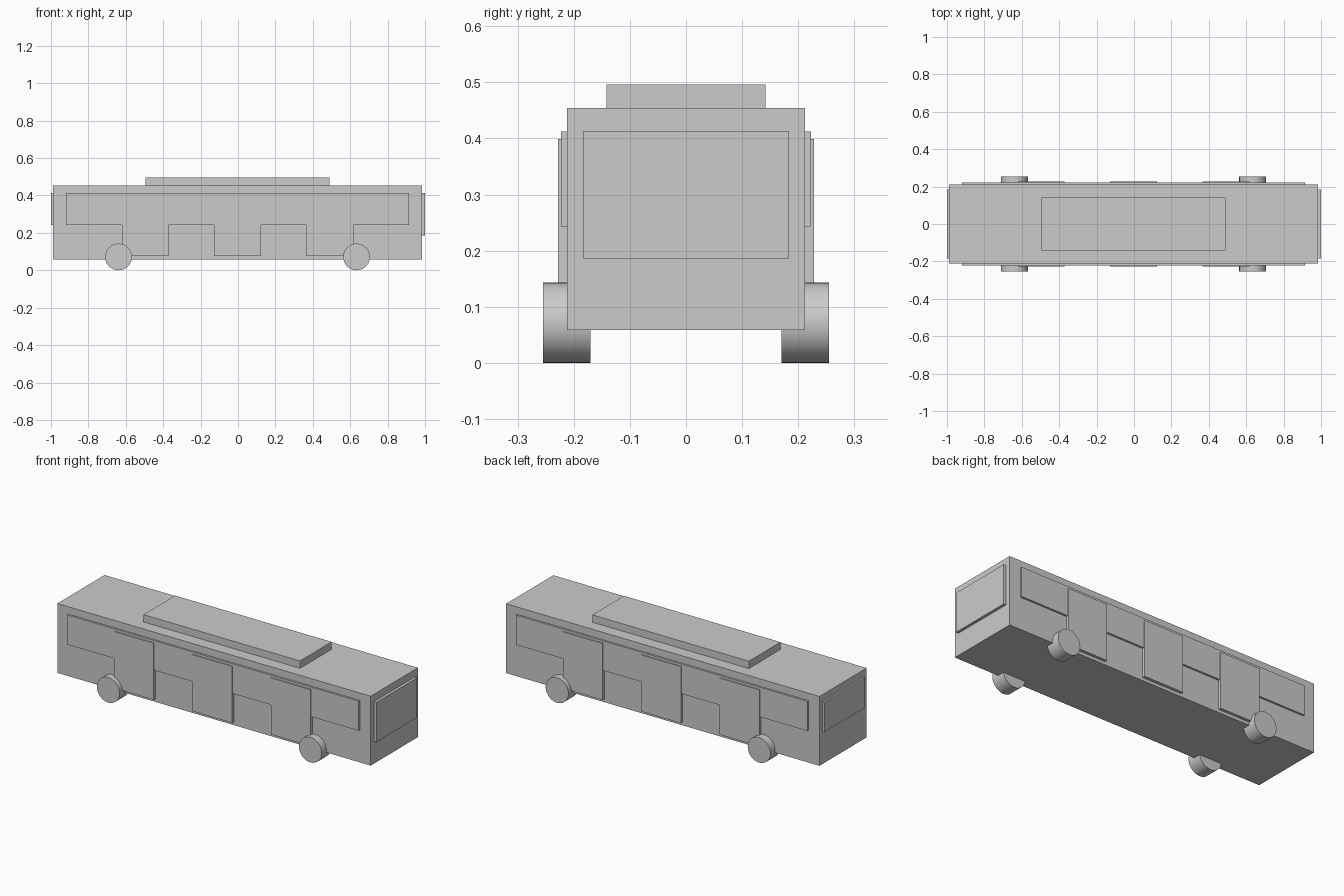
import bpy
from math import radians

if "Cube" in bpy.data.objects:
    bpy.data.objects.remove(bpy.data.objects["Cube"], do_unlink=True)

grey = bpy.data.materials.new("light grey")
grey.use_nodes = True
grey.diffuse_color = (0.6, 0.6, 0.6, 1)
grey.node_tree.nodes["Principled BSDF"].inputs["Base Color"].default_value = (0.6, 0.6, 0.6, 1)

MID = -0.0025          # lengthwise middle of the body
HALF_LEN = 0.987
HALF_WID = 0.212


def box(name, x, y, z):
    """Box from (low, high) ranges along each axis."""
    ranges = (x, y, z)
    bpy.ops.mesh.primitive_cube_add(size=1, location=[(a + b) / 2 for a, b in ranges])
    ob = bpy.context.object
    ob.name = name
    ob.scale = [b - a for a, b in ranges]
    bpy.ops.object.transform_apply(location=False, rotation=False, scale=True)
    ob.data.materials.append(grey)
    return ob


def wheel(name, x, y):
    bpy.ops.mesh.primitive_cylinder_add(vertices=48, radius=0.0715, depth=0.085,
                                        location=(x, y, 0.0715),
                                        rotation=(radians(90), 0, 0))
    ob = bpy.context.object
    ob.name = name
    ob.data.materials.append(grey)
    bpy.ops.object.shade_smooth_by_angle(angle=radians(30))


# Body and roof unit
box("body", (MID - HALF_LEN, MID + HALF_LEN), (-HALF_WID, HALF_WID), (0.059, 0.454))
box("roof_unit", (MID - 0.493, MID + 0.493), (-0.142, 0.142), (0.45, 0.496))

# Windows at the two ends
box("windscreen", (0.97, 1.0), (-0.184, 0.184), (0.186, 0.412))
box("rear_window", (-1.0, -0.975), (-0.184, 0.184), (0.243, 0.412))

# Side windows, doors and wheels on both sides
for side, label in ((-1, "front"), (1, "back")):
    def out(inner, outer):
        return sorted((side * inner, side * outer))

    box(label + "_window_band", (MID - 0.918, MID + 0.918), out(0.202, 0.223), (0.243, 0.412))
    for i in (-1, 0, 1):
        x = MID + i * 0.494
        box(f"{label}_door_{i + 2}", (x - 0.125, x + 0.125), out(0.197, 0.228), (0.077, 0.399))
    for end, place in ((-1, "rear"), (1, "lead")):
        wheel(f"{label}_{place}_wheel", MID + end * 0.6365, side * 0.2125)
